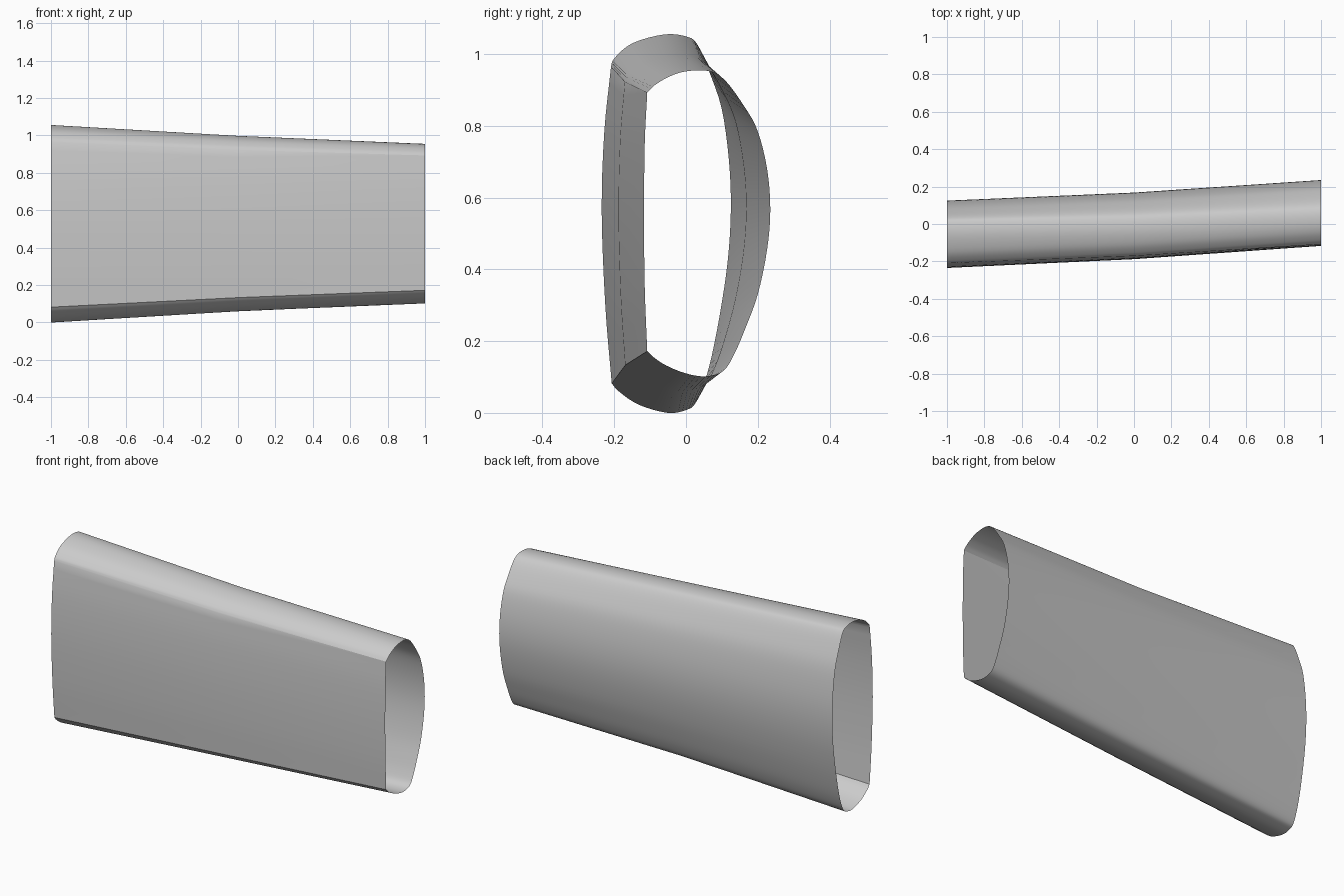
import bpy, bmesh
from mathutils import Vector

if "Cube" in bpy.data.objects:
    bpy.data.objects.remove(bpy.data.objects["Cube"])

# Cross-sections (y, z): front face upwards, top arc, bulging back, bottom arc
right_end = [(-.108, .172), (-.115, .35), (-.117, .55), (-.115, .75), (-.108, .893),
             (-.085, .915), (-.045, .938), (0, .952), (.062, .953),
             (.108, .928), (.164, .852), (.2, .785), (.226, .68), (.235, .567),
             (.226, .455), (.2, .33), (.164, .232), (.135, .165), (.105, .118),
             (.055, .102), (0, .11), (-.055, .132), (-.09, .155)]
left_end = [(-.207, .082), (-.225, .3), (-.235, .56), (-.228, .78), (-.209, .965),
            (-.2, .988), (-.15, 1.03), (-.06, 1.055), (.005, 1.048),
            (.033, 1.025), (.064, .953), (.1, .846), (.12, .70), (.125, .567),
            (.117, .43), (.097, .29), (.072, .16), (.048, .075), (.025, .025),
            (0, .008), (-.05, 0), (-.13, .022), (-.185, .058)]
# Middle section is slightly tighter than the plain average
middle = [((a + c) / 2 - .012, .53 + ((b + d) / 2 - .53) * .985)
          for (a, b), (c, d) in zip(left_end, right_end)]


def smooth_chain(pts, steps=4):
    """Catmull-Rom curve through an open chain, without its last point."""
    p = [Vector(q) for q in pts]
    p = [2 * p[0] - p[1]] + p + [2 * p[-1] - p[-2]]
    out = []
    for i in range(1, len(p) - 2):
        a, b, c, d = p[i - 1:i + 3]
        for k in range(steps):
            t = k / steps
            out.append(.5 * (2 * b + (c - a) * t + (2 * a - 5 * b + 4 * c - d) * t * t
                             + (3 * b - a - 3 * c + d) * t ** 3))
    return out


def section(bm, x, pts):
    # Two chains keep the front corners sharp
    loop = smooth_chain(pts[:5]) + smooth_chain(pts[4:] + pts[:1])
    return [bm.verts.new((x, q.x, q.y)) for q in loop]


# Open-ended tapering sleeve
bm = bmesh.new()
rings = [section(bm, -1, left_end), section(bm, 0, middle), section(bm, 1, right_end)]
for r, s in zip(rings, rings[1:]):
    n = len(r)
    for i in range(n):
        j = (i + 1) % n
        bm.faces.new((r[i], r[j], s[j], s[i]))
bmesh.ops.recalc_face_normals(bm, faces=bm.faces)
mesh = bpy.data.meshes.new("tapered_sleeve")
bm.to_mesh(mesh)
bm.free()

# Normals face outwards: the front panel must point to -y
if mesh.polygons[8].normal.y > 0:
    mesh.flip_normals()
sleeve = bpy.data.objects.new("tapered_sleeve", mesh)
bpy.context.collection.objects.link(sleeve)
bpy.context.view_layer.objects.active = sleeve
sleeve.select_set(True)
bpy.ops.object.shade_smooth_by_angle()
